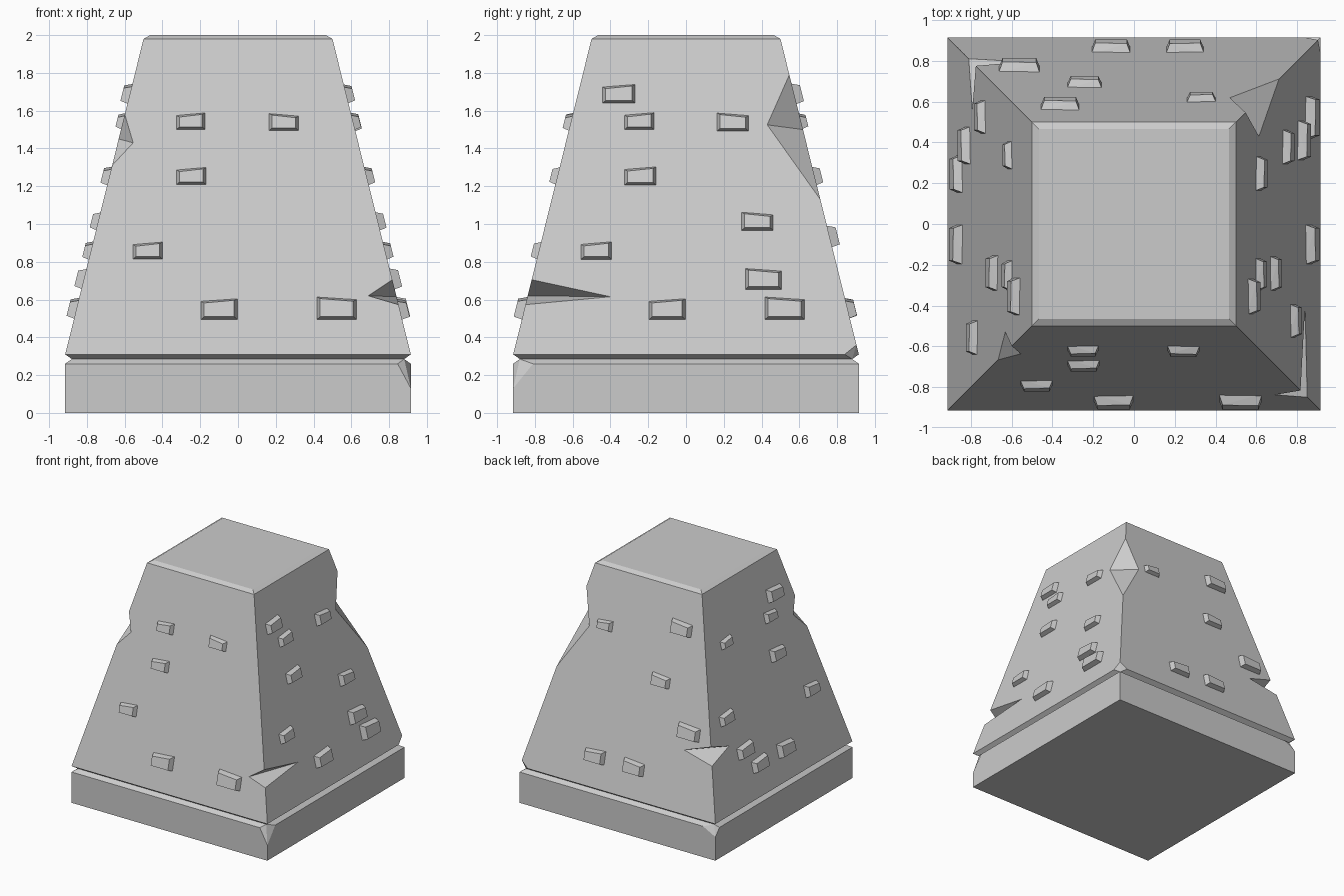
import bpy, bmesh
from math import radians
from mathutils import Vector

if "Cube" in bpy.data.objects:
    bpy.data.objects.remove(bpy.data.objects["Cube"])


def half(z):
    # half width of the tapering wall at height z
    return 0.915 - (z - 0.31) * 0.2485


def ring(z, r, skip=()):
    return [(sx * r, sy * r, z) for sx in (-1, 1) for sy in (-1, 1) if (sx, sy) not in skip]


def add_hull(bm, points):
    verts = [bm.verts.new(p) for p in points]
    bmesh.ops.convex_hull(bm, input=verts)


def finish(bm, name):
    bmesh.ops.dissolve_limit(bm, angle_limit=radians(0.5), verts=bm.verts, edges=bm.edges)
    bmesh.ops.recalc_face_normals(bm, faces=bm.faces)
    me = bpy.data.meshes.new(name)
    bm.to_mesh(me)
    bm.free()
    ob = bpy.data.objects.new(name, me)
    bpy.context.collection.objects.link(ob)
    return ob


# Stone block: plinth and tapering body with a groove between, chipped corners
R = 0.915
bm = bmesh.new()
add_hull(bm, ring(0, R) + ring(0.26, R, [(1, -1), (-1, 1)]) + ring(0.285, 0.88) + [
    (0.845, -R, 0.26), (R, -0.81, 0.26), (R, -R, 0.13),
    (-0.80, R, 0.26), (-R, 0.86, 0.26), (-R, R, 0.2)])
add_hull(bm, ring(0.285, 0.88) + ring(0.31, R, [(1, 1)]) + ring(1.98, half(1.98)) + ring(2, 0.465) + [
    (0.84, R, 0.31), (R, 0.84, 0.31), (half(0.36), half(0.36), 0.36)])
caps = [f for f in bm.faces if all(abs(v.co.z - 0.285) < 1e-4 for v in f.verts)]
bmesh.ops.delete(bm, geom=caps, context='FACES')
bmesh.ops.remove_doubles(bm, verts=bm.verts, dist=1e-4)
body = finish(bm, "tower_body")

# Wedge notches in the corner edges:
# corner signs, tip x on front/back wall + z, tip y on side wall + z, top z, bottom z
NOTCHES = [
    (1, -1, 0.69, 0.62, -0.40, 0.615, 0.705, 0.573),
    (1, 1, 0.47, 1.50, 0.43, 1.525, 1.79, 1.13),
    (-1, 1, -0.54, 0.79, 0.56, 0.80, 0.87, 0.73),
    (-1, -1, -0.555, 1.43, -0.53, 1.45, 1.58, 1.31),
]
bm = bmesh.new()
for sx, sy, px, pz, qy, qz, zt, zb in NOTCHES:
    pts = [Vector((px, sy * half(pz), pz)), Vector((sx * half(qz), qy, qz))]
    pts += [Vector((sx * half(z), sy * half(z), z)) for z in (zt, zb)]
    mid = (pts[0] + pts[1]) / 2
    add_hull(bm, [mid + (p - mid) * 1.5 for p in pts])
cutter = finish(bm, "notch_cutter")
cutter.hide_render = True
mod = body.modifiers.new("notches", 'BOOLEAN')
mod.operation = 'DIFFERENCE'
mod.solver = 'EXACT'
mod.object = cutter
bpy.context.view_layer.objects.active = body
bpy.ops.object.modifier_apply(modifier=mod.name)
bpy.data.objects.remove(cutter)

# Raised bricks per wall: (start, end, centre height)
WALLS = {
    "front": (lambda u, r, z: (u, -r, z), [
        (-.33, -.17, 1.54), (.16, .325, 1.535), (-.33, -.165, 1.25),
        (-.56, -.395, .855), (-.20, 0, .545), (.415, .63, .55)]),
    "right": (lambda u, r, z: (r, u, z), [
        (-.445, -.265, 1.685), (-.33, -.165, 1.54), (.16, .335, 1.535),
        (-.33, -.155, 1.25), (.29, .465, 1.01), (-.56, -.39, .855),
        (.31, .51, .705), (-.20, 0, .545), (.415, .63, .55)]),
    "back": (lambda u, r, z: (u, r, z), [
        (-.21, -.015, .55), (.155, .345, .55), (-.665, -.46, .93),
        (-.33, -.155, 1.25), (-.46, -.265, 1.685), (.255, .405, 1.54)]),
    "left": (lambda u, r, z: (-r, u, z), [
        (.29, .48, .705), (.15, .34, .55), (.44, .61, 1.01),
        (.265, .41, 1.54), (-.20, 0, .55), (-.33, -.15, 1.25),
        (-.33, -.175, 1.54), (-.45, -.26, 1.685), (-.645, -.47, .855)]),
}
for wall, (place, bricks) in WALLS.items():
    bm = bmesh.new()
    for a, b, zc in bricks:
        h = (b - a) * 0.54
        lo, hi, d = zc - h / 2, zc + h / 2, h * 0.4
        tilt = 0.007 if a + b < 0 else -0.007
        pts = []
        for out, side, bot, top in ((-0.01, 0, 0, 0), (d, 0.02, 0.018, 0.01)):
            for u, s in ((a + side, -1), (b - side, 1)):
                for z in (lo + bot, hi - top + s * tilt):
                    pts.append(place(u, half(z) + out, z))
        add_hull(bm, pts)
    finish(bm, wall + "_bricks")
